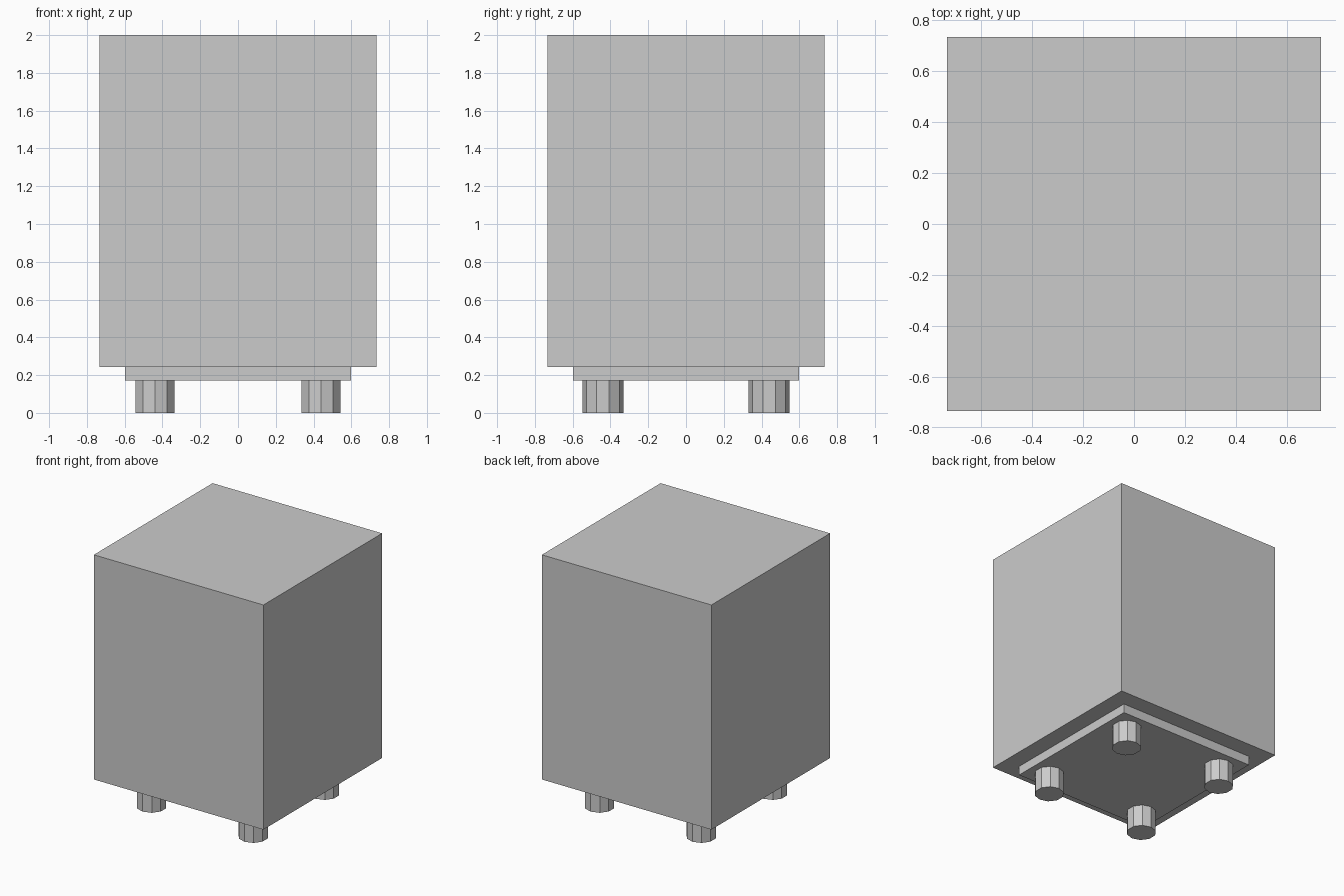
import bpy

if "Cube" in bpy.data.objects:
    bpy.data.objects.remove(bpy.data.objects["Cube"])

def box(name, half, z0, z1):
    bpy.ops.mesh.primitive_cube_add(size=1, location=(0, 0, (z0 + z1) / 2))
    ob = bpy.context.object
    ob.name = name
    ob.scale = (2 * half, 2 * half, z1 - z0)
    bpy.ops.object.transform_apply(location=False, rotation=False, scale=True)

# Main body and the recessed base plate under it
box("body", 0.733, 0.244, 2.0)
box("base_plate", 0.597, 0.172, 0.244)

# Four short faceted feet
LEG_H = 0.172
for side, x in (("left", -0.44), ("right", 0.44)):
    for end, y in (("front", -0.44), ("back", 0.44)):
        bpy.ops.mesh.primitive_cylinder_add(vertices=10, radius=0.108, depth=LEG_H,
                                            location=(x, y, LEG_H / 2))
        bpy.context.object.name = f"{end}_{side}_foot"
